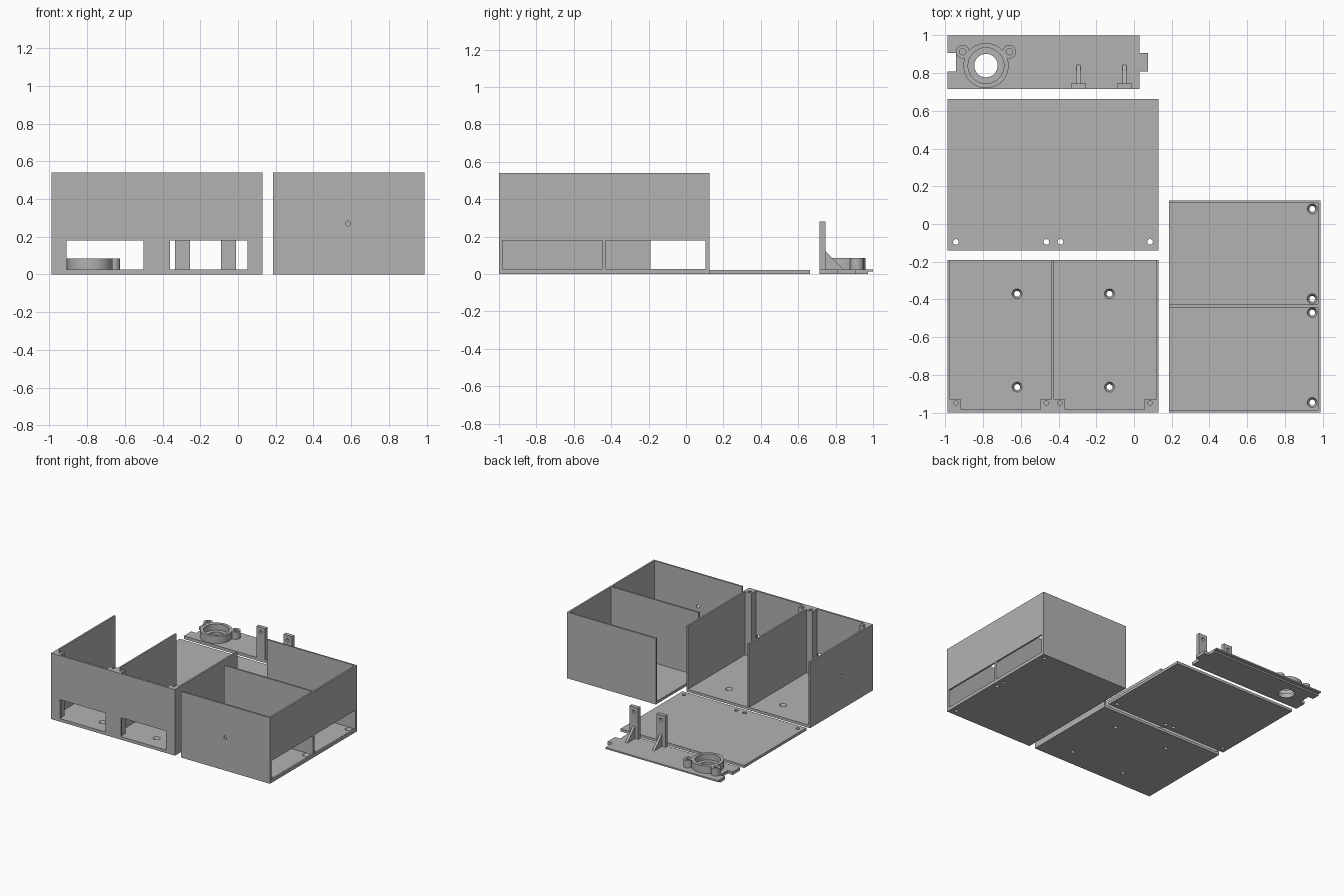
import bpy, bmesh, math
from mathutils import Matrix, Vector

if "Cube" in bpy.data.objects:
    bpy.data.objects.remove(bpy.data.objects["Cube"])

grey = bpy.data.materials.new("plain grey")
grey.diffuse_color = (0.45, 0.45, 0.45, 1)
grey.use_nodes = True
grey.node_tree.nodes["Principled BSDF"].inputs["Base Color"].default_value = grey.diffuse_color


def finish(name, bm):
    bmesh.ops.recalc_face_normals(bm, faces=bm.faces)
    me = bpy.data.meshes.new(name)
    bm.to_mesh(me)
    bm.free()
    me.materials.append(grey)
    ob = bpy.data.objects.new(name, me)
    bpy.context.collection.objects.link(ob)
    return ob


def box(name, x0, x1, y0, y1, z0, z1):
    bm = bmesh.new()
    bmesh.ops.create_cube(bm, size=1)
    for v in bm.verts:
        v.co = Vector((x1 if v.co.x > 0 else x0,
                       y1 if v.co.y > 0 else y0,
                       z1 if v.co.z > 0 else z0))
    return finish(name, bm)


def prism(name, pts, depth):
    """Extrude a closed polygon along a vector."""
    bm = bmesh.new()
    face = bm.faces.new([bm.verts.new(p) for p in pts])
    ext = bmesh.ops.extrude_face_region(bm, geom=[face])["geom"]
    bmesh.ops.translate(bm, vec=depth, verts=[e for e in ext if isinstance(e, bmesh.types.BMVert)])
    return finish(name, bm)


def cyl(name, x, y, z0, z1, r, r_top=None, n=32, axis="Z"):
    """Cylinder or cone centred on (x, y); other axes are placed by move()."""
    bm = bmesh.new()
    bmesh.ops.create_cone(bm, cap_ends=True, segments=n, radius1=r,
                          radius2=r if r_top is None else r_top, depth=z1 - z0,
                          matrix=Matrix.Translation((x, y, (z0 + z1) / 2)))
    return finish(name, bm)


def rod(x, y, z, r, axis):
    """Short cross hole cutter along X or Y."""
    ob = cyl("cutter", 0, 0, -0.05, 0.05, r, n=20)
    turn = Matrix.Rotation(math.pi / 2, 4, "Y" if axis == "X" else "X")
    ob.data.transform(Matrix.Translation((x, y, z)) @ turn)
    return ob


def combine(ob, others, op="DIFFERENCE"):
    for other in others:
        mod = ob.modifiers.new("cut", "BOOLEAN")
        mod.object, mod.operation, mod.solver = other, op, "EXACT"
        bpy.context.view_layer.objects.active = ob
        bpy.ops.object.modifier_apply(modifier=mod.name)
        bpy.data.objects.remove(other)
    return ob


def countersink(x, y):
    return cyl("cutter", x, y, -0.003, FLOOR + 0.001, 0.014, 0.027)


FLOOR, H, T = 0.022, 0.54, 0.014

# Front-opening tray: two bays, open at the back and top
tray = box("left_tray", -0.99, 0.13, -1, -0.19, 0, H)
cuts = [box("cutter", a, b, -0.984, 0, FLOOR, 1)
        for a, b in ((-0.99 + T, -0.437), (-0.423, 0.13 - T))]
cuts += [box("cutter", a, a + 0.41, -1.1, -0.9, 0.025, 0.18) for a in (-0.91, -0.36)]
cuts += [countersink(x, y) for x in (-0.62, -0.13) for y in (-0.37, -0.865)]
cuts += [rod(-0.99, -0.595, 0.27, 0.013, "X")]
combine(tray, cuts)

# Screw posts behind the front wall
for name, a, b, holes in (("left_post", -0.98, -0.918, [-0.945]),
                          ("middle_post", -0.495, -0.367, [-0.465, -0.393]),
                          ("right_post", 0.057, 0.12, [0.085])):
    post = box(name, a, b, -0.99, -0.93, 0.01, H)
    combine(post, [cyl("cutter", x, -0.95, H - 0.12, H + 0.1, 0.012, n=20) for x in holes])

# Side-opening tray: two bays, open at the left and top
tray = box("right_tray", 0.185, 0.99, -1, 0.125, 0, H)
cuts = [box("cutter", 0, 0.976, a, b, FLOOR, 1)
        for a, b in ((-1 + T, -0.442), (-0.428, 0.125 - T))]
cuts += [box("cutter", 0.9, 1.1, a, b, 0.027, 0.18) for a, b in ((-0.98, -0.447), (-0.428, 0.103))]
cuts += [countersink(0.945, y) for y in (0.08, -0.397, -0.47, -0.947)]
cuts += [rod(0.585, -1, 0.27, 0.013, "Y")]
combine(tray, cuts)

# Flat lid with four screw holes
lid = box("lid", -0.99, 0.13, -0.14, 0.662, 0, FLOOR)
combine(lid, [cyl("cutter", x, -0.095, -0.1, 0.1, 0.015, n=24)
              for x in (-0.945, -0.465, -0.39, 0.085)])

# Face plate with a notch, a tab and a thin rear lip
CX, CY = -0.785, 0.84
outline = [(-0.99, 0.715), (0.03, 0.715), (0.03, 0.81), (0.075, 0.81), (0.075, 0.908),
           (0.03, 0.908), (0.03, 1), (-0.99, 1), (-0.99, 0.908), (-0.945, 0.908),
           (-0.945, 0.81), (-0.99, 0.81)]
plate = prism("face_plate", [(x, y, 0) for x, y in outline], (0, 0, 0.025))
combine(plate, [box("cutter", -1.1, 0.2, 0.972, 1.1, -0.1, 0.013),
                cyl("cutter", CX, CY, -0.1, 0.2, 0.062, n=48)])

# Round socket with two screw ears
ring = cyl("socket_ring", CX, CY, 0.02, 0.085, 0.12, n=64)
ears = [(CX - 0.124, 0.914), (CX + 0.124, 0.914)]
combine(ring, [cyl("ear", x, y, 0.02, 0.085, 0.036) for x, y in ears], "UNION")
combine(ring, [cyl("cutter", CX, CY, 0.035, 0.2, 0.095, n=64),
               cyl("cutter", CX, CY, -0.1, 0.2, 0.062, n=48)]
        + [cyl("cutter", x, y, 0.03, 0.2, 0.017, n=20) for x, y in ears])

# Upright brackets with triangular gussets
for side, x in (("left", -0.295), ("right", -0.05)):
    arm = box(side + "_bracket", x - 0.04, x + 0.04, 0.715, 0.746, 0.01, 0.28)
    combine(arm, [rod(x, 0.73, 0.24, 0.013, "Y")])
    prism(side + "_gusset", [(x - 0.01, 0.74, 0.02), (x - 0.01, 0.848, 0.02),
                             (x - 0.01, 0.74, 0.128)], (0.02, 0, 0))

# Smooth round walls, keep hard edges
bpy.ops.object.select_all(action="SELECT")
bpy.ops.object.shade_smooth_by_angle(angle=math.radians(30))
